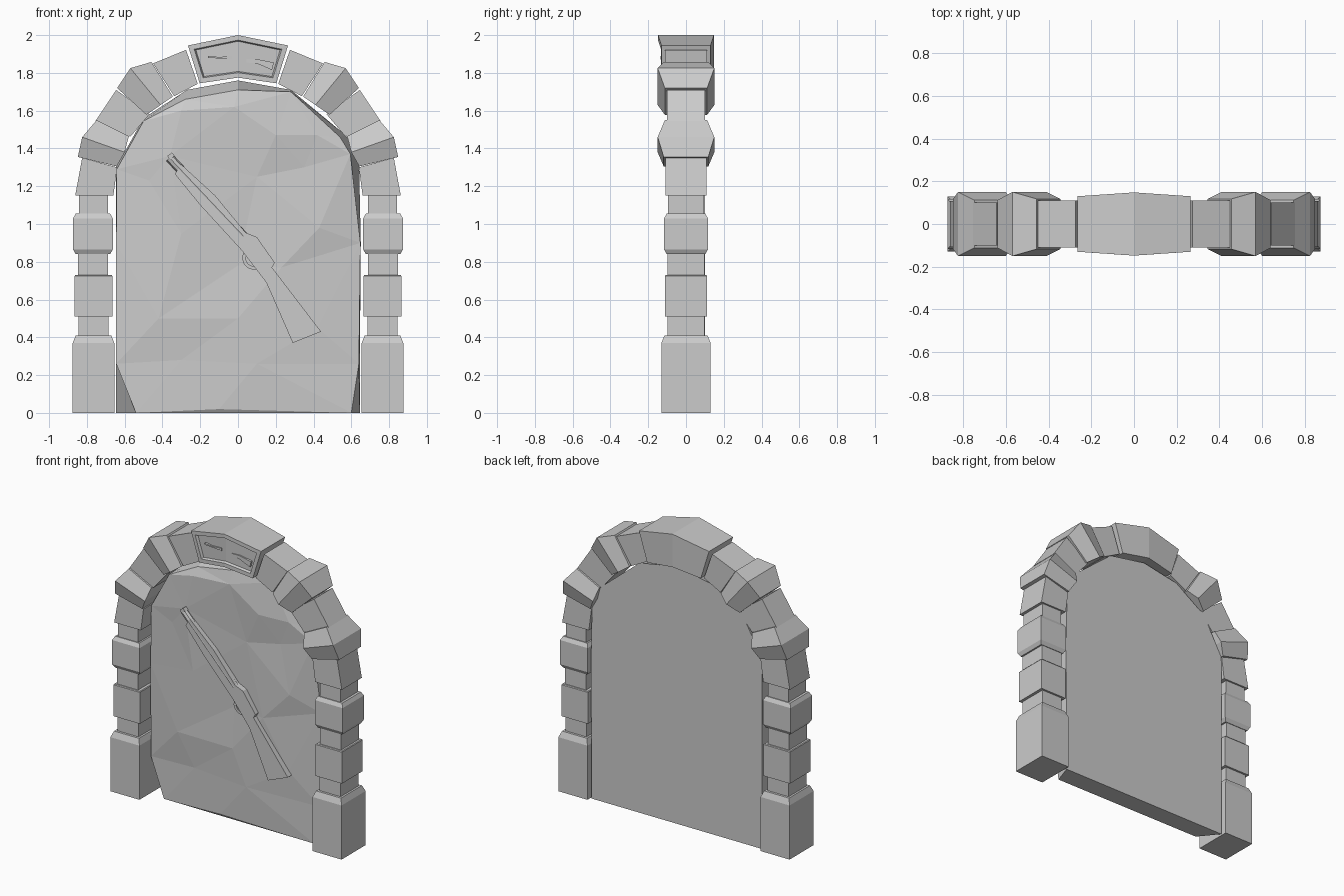
import bpy, bmesh, math
from mathutils import Vector
from mathutils.geometry import delaunay_2d_cdt

if "Cube" in bpy.data.objects:
    bpy.data.objects.remove(bpy.data.objects["Cube"])

stone = bpy.data.materials.new("grey_stone")
stone.diffuse_color = (0.6, 0.6, 0.6, 1)
stone.use_nodes = True
stone.node_tree.nodes["Principled BSDF"].inputs["Base Color"].default_value = stone.diffuse_color


def finish(name, bm, mirror=False):
    bmesh.ops.recalc_face_normals(bm, faces=bm.faces)
    me = bpy.data.meshes.new(name)
    bm.to_mesh(me)
    bm.free()
    me.materials.append(stone)
    ob = bpy.data.objects.new(name, me)
    bpy.context.collection.objects.link(ob)
    if mirror:
        ob.modifiers.new("mirror", 'MIRROR')
    return ob


def loft(sections):
    """Closed block through sections (outer xz, inner xz, half depth)."""
    bm = bmesh.new()
    rings = []
    for (ox, oz), (ix, iz), h in sections:
        rings.append([bm.verts.new(p) for p in
                      ((ox, -h, oz), (ix, -h, iz), (ix, h, iz), (ox, h, oz))])
    for a, b in zip(rings, rings[1:]):
        for i in range(4):
            j = (i + 1) % 4
            bm.faces.new((a[i], a[j], b[j], b[i]))
    bm.faces.new(rings[0])
    bm.faces.new(rings[-1])
    return bm


def upright(name, x0, x1, h, levels):
    """Pillar block: levels are (z, inset)."""
    finish(name, loft([((x1 - i, z), (x0 + i, z), h - i) for z, i in levels]), True)


def plate(name, outline, y0, y1):
    """Flat outline in xz pushed out along y."""
    bm = bmesh.new()
    f = bm.faces.new([bm.verts.new((x, y0, z)) for x, z in outline])
    r = bmesh.ops.extrude_face_region(bm, geom=[f])
    bmesh.ops.translate(bm, vec=(0, y1 - y0, 0),
                        verts=[v for v in r['geom'] if isinstance(v, bmesh.types.BMVert)])
    if not any(len(q.verts) == len(outline) and
               all(abs(v.co.y - y0) < 1e-6 for v in q.verts) for q in bm.faces):
        base = [v for v in bm.verts if abs(v.co.y - y0) < 1e-6]
        bm.faces.new(base)
    return finish(name, bm)


# Pillars
upright("pillar_base", .655, .875, .13, [(0, 0), (.37, 0), (.41, .016)])
upright("pillar_neck_low", .685, .845, .098, [(.40, 0), (.52, 0)])
upright("pillar_block_low", .665, .865, .112, [(.51, 0), (.725, 0), (.73, .004)])
upright("pillar_neck_mid", .688, .848, .098, [(.72, 0), (.85, 0)])
upright("pillar_block_high", .663, .873, .116,
        [(.84, .014), (.865, 0), (1.03, 0), (1.055, .014)])
upright("pillar_neck_high", .688, .842, .096, [(1.05, 0), (1.16, 0)])

# Arch stones, from the spring upward
arch = {
    "arch_spring_stone": [((.862, 1.15), (.66, 1.15), .108),
                          ((.825, 1.35), (.64, 1.30), .108)],
    "arch_bulge_low": [((.848, 1.355), (.642, 1.305), .118),
                       ((.825, 1.46), (.60, 1.38), .15),
                       ((.748, 1.55), (.578, 1.465), .112)],
    "arch_stone_low": [((.755, 1.545), (.57, 1.462), .10),
                       ((.645, 1.71), (.468, 1.582), .10)],
    "arch_bulge_high": [((.64, 1.72), (.485, 1.578), .112),
                        ((.57, 1.825), (.41, 1.63), .15),
                        ((.458, 1.858), (.345, 1.675), .118)],
    "arch_stone_high": [((.45, 1.85), (.338, 1.677), .11),
                        ((.275, 1.922), (.213, 1.742), .11)],
}
for name, sections in arch.items():
    finish(name, loft(sections), True)

# Keystone with a sunken front panel
bm = loft([((-.265, 1.945), (-.203, 1.745), .13),
           ((0, 2.0), (0, 1.775), .148),
           ((.265, 1.945), (.203, 1.745), .13)])
bmesh.ops.recalc_face_normals(bm, faces=bm.faces)
front = [f for f in bm.faces if f.normal.y < -.9]
bmesh.ops.inset_region(bm, faces=front, thickness=.026, depth=0, use_even_offset=True)
bmesh.ops.inset_region(bm, faces=front, thickness=.006, depth=-.018, use_even_offset=True)
finish("keystone", bm)

# Small carvings in the keystone panel
plate("carved_long_gun", [(-.16, 1.89), (-.10, 1.884), (-.03, 1.89), (-.03, 1.872),
                          (-.08, 1.875), (-.16, 1.88)], -.134, -.11)
plate("carved_short_gun", [(.045, 1.873), (.10, 1.873), (.19, 1.855), (.18, 1.815),
                           (.10, 1.85), (.045, 1.855)], -.130, -.105)

# Rough stone slab: flat back, chipped rim, faceted front
back = [(-.645, 0), (-.645, .26), (-.645, .9), (-.645, 1.3), (-.5, 1.56), (-.27, 1.71),
        (0, 1.76), (.28, 1.71), (.57, 1.47), (.64, 1.37), (.65, .9), (.645, .26), (.645, 0)]
rim = [(-.54, 0, -.03), (-.645, .26, -.02), (-.645, .9, -.025), (-.642, 1.29, -.02),
       (-.5, 1.545, -.03), (-.28, 1.66, -.035), (0, 1.71, -.04), (.28, 1.70, -.03),
       (.54, 1.46, -.03), (.595, 1.37, -.04), (.648, .9, -.025), (.64, .26, -.03),
       (.6, 0, -.035)]
bumps = [(-.30, 1.60, -.06), (-.02, 1.62, -.065), (.20, 1.47, -.065), (.42, 1.47, -.05),
         (.35, 1.30, -.04), (.10, 1.25, -.05), (-.47, 1.23, -.04), (-.36, 1.36, -.06),
         (-.30, .95, -.06), (0, .78, -.045), (.23, .77, -.06), (.43, .98, -.06),
         (-.42, .50, -.055), (0, .50, -.06), (-.30, .28, -.04), (.10, .26, -.055),
         (.42, .45, -.05), (-.10, .02, -.045)]
pts = rim + bumps
n = len(rim)
vs, _, faces, orig, _, _ = delaunay_2d_cdt(
    [Vector(p[:2]) for p in pts], [], [list(range(n))], 1, 1e-5)
bm = bmesh.new()
fv = [bm.verts.new((x, y, z)) for x, z, y in pts]
bv = [bm.verts.new((x, .10, z)) for x, z in back]
for f in faces:
    bm.faces.new([fv[orig[i][0]] for i in f])
for i in range(n):
    j = (i + 1) % n
    bm.faces.new((fv[i], fv[j], bv[j], bv[i]))
bm.faces.new(bv)
finish("stone_slab", bm)

# Rifle carved across the slab: barrel, receiver and stock
plate("rifle_body", [(-.30, 1.315), (-.12, 1.15), (.04, .955), (.10, .93), (.195, .795),
                     (.18, .77), (.44, .43), (.29, .37), (.15, .69), (.02, .86),
                     (-.2, 1.10), (-.335, 1.265)], -.09, -.03)
a, b = Vector((-.362, -.068, 1.35)), Vector((.03, -.068, .935))
bm = bmesh.new()
bmesh.ops.create_cone(bm, cap_ends=True, segments=8, radius1=.024, radius2=.024,
                      depth=(b - a).length)
q = (b - a).to_track_quat('Z', 'Y').to_matrix().to_4x4()
q.translation = (a + b) / 2
bmesh.ops.transform(bm, matrix=q, verts=bm.verts)
finish("rifle_barrel", bm)
plate("rifle_sight", [(-.375, 1.36), (-.35, 1.378), (-.335, 1.36), (-.36, 1.342)], -.095, -.05)

# Trigger guard: a band bent round below the receiver
outer, inner = [], []
for k in range(11):
    t = math.radians(125 + 200 * k / 10)
    c, s = math.cos(t), math.sin(t)
    outer.append((.085 + .062 * c, .82 + .062 * s))
    inner.append((.085 + .044 * c, .82 + .044 * s))
plate("trigger_guard", outer + inner[::-1], -.08, -.035)
plate("trigger", [(.07, .825), (.085, .815), (.085, .785), (.075, .79)], -.075, -.035)
